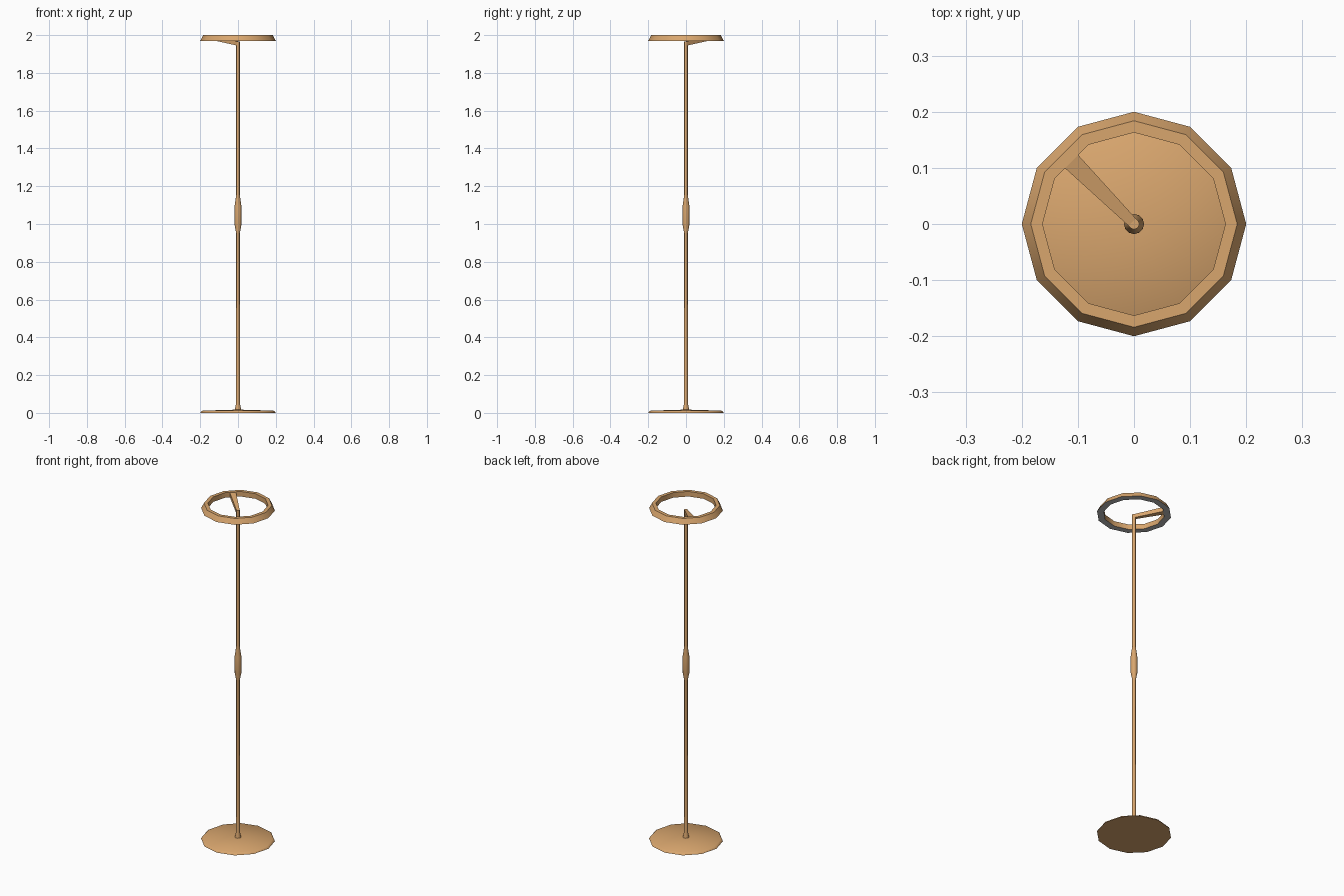
import bpy, bmesh, math

if "Cube" in bpy.data.objects:
    bpy.data.objects.remove(bpy.data.objects["Cube"])

def material(name, rgb):
    m = bpy.data.materials.new(name)
    m.diffuse_color = (*rgb, 1)
    m.use_nodes = True
    m.node_tree.nodes["Principled BSDF"].inputs["Base Color"].default_value = m.diffuse_color
    return m

BRASS = material("warm_brass", (0.69, 0.38, 0.155))
DIFFUSER = material("grey_diffuser", (0.50, 0.50, 0.50))

def finish(name, bm, angle):
    bmesh.ops.recalc_face_normals(bm, faces=bm.faces)
    me = bpy.data.meshes.new(name)
    bm.to_mesh(me)
    bm.free()
    ob = bpy.data.objects.new(name, me)
    bpy.context.collection.objects.link(ob)
    me.materials.append(BRASS)
    bpy.ops.object.select_all(action='DESELECT')
    ob.select_set(True)
    bpy.context.view_layer.objects.active = ob
    bpy.ops.object.shade_smooth_by_angle(angle=math.radians(angle))
    return ob

def lathe(name, profile, sides=12, closed=False, angle=40):
    """Revolve (radius, z) points; closed joins the profile into a ring."""
    bm = bmesh.new()
    rings = [[bm.verts.new((r * math.cos(a), r * math.sin(a), z))
              for a in (2 * math.pi * i / sides for i in range(sides))]
             for r, z in profile]
    n = len(rings)
    for k in range(n if closed else n - 1):
        a, b = rings[k], rings[(k + 1) % n]
        for i in range(sides):
            j = (i + 1) % sides
            bm.faces.new((a[i], a[j], b[j], b[i]))
    if not closed:
        bm.faces.new(rings[0])
        bm.faces.new(rings[-1])
    return finish(name, bm, angle)

# Floor disc, slightly domed
lathe("base", [(0.2, 0), (0.198, 0.005), (0.188, 0.012), (0.015, 0.017)])

# Pole with foot collar and swollen grip in the middle
lathe("pole", [(0.017, 0.012), (0.016, 0.02), (0.010, 0.052), (0.0095, 0.95),
               (0.018, 0.995), (0.018, 1.095), (0.0095, 1.155), (0.0095, 1.967)])

# Lamp ring with pale diffuser on its underside
ring = lathe("lamp_ring", [(0.2, 1.97), (0.184, 2.0), (0.163, 2.0), (0.163, 1.97)],
             closed=True)
ring.data.materials.append(DIFFUSER)
for p in ring.data.polygons:
    if p.normal.z < -0.9:
        p.material_index = 1

# Flared arm rising from pole tip to ring, towards back left
bm = bmesh.new()
d = math.sqrt(0.5)
sections = []
for along, half, low, high in [(0, 0.009, 1.945, 1.966), (0.165, 0.017, 1.972, 1.999)]:
    sections.append([bm.verts.new((-d * along + d * s * half, d * along + d * s * half, z))
                     for s, z in [(-1, low), (1, low), (1, high), (-1, high)]])
a, b = sections
for i in range(4):
    j = (i + 1) % 4
    bm.faces.new((a[i], a[j], b[j], b[i]))
bm.faces.new(a)
bm.faces.new(b)
finish("arm", bm, 30)
